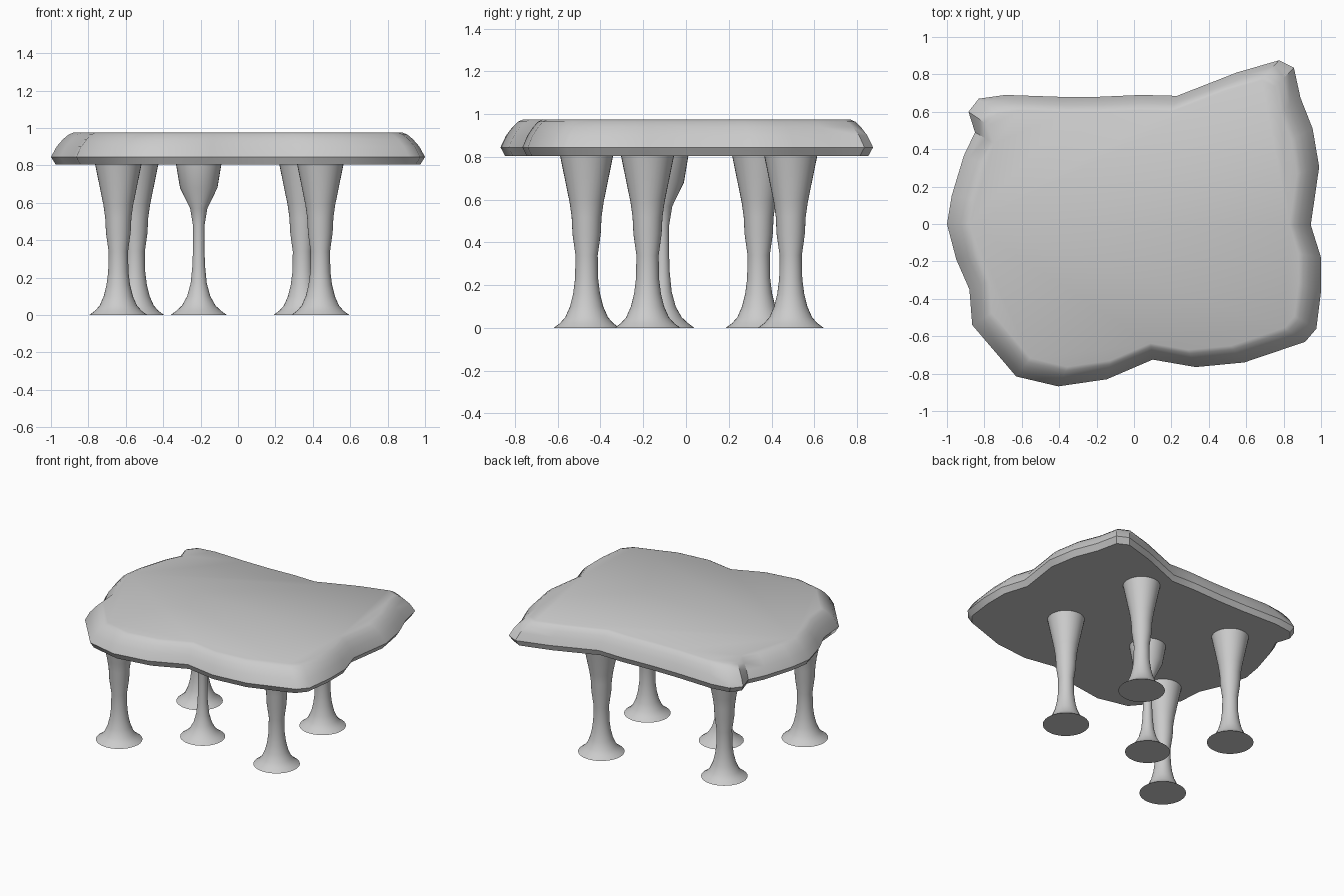
import bpy, bmesh
from math import cos, sin, tau, radians

if "Cube" in bpy.data.objects:
    bpy.data.objects.remove(bpy.data.objects["Cube"])


def skin_rings(name, rings, location=(0, 0, 0), angle=35):
    """Bridge a stack of equal-length rings and cap both ends."""
    bm = bmesh.new()
    loops = [[bm.verts.new(p) for p in ring] for ring in rings]
    n = len(loops[0])
    for low, high in zip(loops, loops[1:]):
        for i in range(n):
            j = (i + 1) % n
            bm.faces.new((low[i], low[j], high[j], high[i]))
    bm.faces.new(loops[0])
    bm.faces.new(loops[-1])
    bmesh.ops.recalc_face_normals(bm, faces=bm.faces)
    mesh = bpy.data.meshes.new(name)
    bm.to_mesh(mesh)
    bm.free()
    mesh.shade_smooth()
    mesh.set_sharp_from_angle(angle=radians(angle))
    obj = bpy.data.objects.new(name, mesh)
    obj.location = location
    bpy.context.collection.objects.link(obj)
    return obj


def leg(name, profile, x, y, sides=32):
    rings = [[(r * cos(tau * i / sides), r * sin(tau * i / sides), z)
              for i in range(sides)] for r, z in profile]
    return skin_rings(name, rings, (x, y, 0))


# Tabletop: irregular outline, clockwise from the back left corner
outline = [
    (-.83, .67), (-.69, .69), (-.40, .68), (-.19, .68), (.04, .69), (.23, .685),
    (.55, .81), (.775, .875), (.855, .835), (.89, .675), (.955, .51), (.99, .305),
    (.945, -.005), (1.0, -.18), (1.0, -.36), (.975, -.56), (.915, -.63),
    (.59, -.74), (.33, -.765), (.10, -.725), (-.145, -.83), (-.405, -.868),
    (-.63, -.815), (-.865, -.54), (-.88, -.35), (-.95, -.19), (-1.0, 0),
    (-.975, .15), (-.91, .365), (-.85, .49), (-.885, .60),
]
# Edge section: (height, outline scale), undercut below and rounded above
section = [(.805, .975), (.845, 1), (.90, .97), (.94, .935), (.965, .905), (.975, .88)]
skin_rings("tabletop", [[(x * s, y * s, z) for x, y in outline] for z, s in section])

# Legs: flared foot, narrow waist, widening to the top
foot = [(.155, 0), (.125, .022), (.10, .05), (.078, .10), (.063, .16)]
stout = foot + [(.054, .23), (.052, .34), (.066, .44), (.070, .52), (.080, .59), (.125, .81)]
slim = [(.15, 0), (.12, .022), (.09, .05), (.062, .10), (.043, .17), (.034, .26),
        (.031, .34), (.031, .48), (.046, .57), (.10, .68), (.122, .81)]

leg("front_left_leg", stout, -.64, -.465)
leg("back_left_leg", stout, -.55, .34)
leg("front_right_leg", stout, .44, -.18)
leg("back_right_leg", stout, .345, .49)
leg("middle_leg", slim, -.21, -.11)
